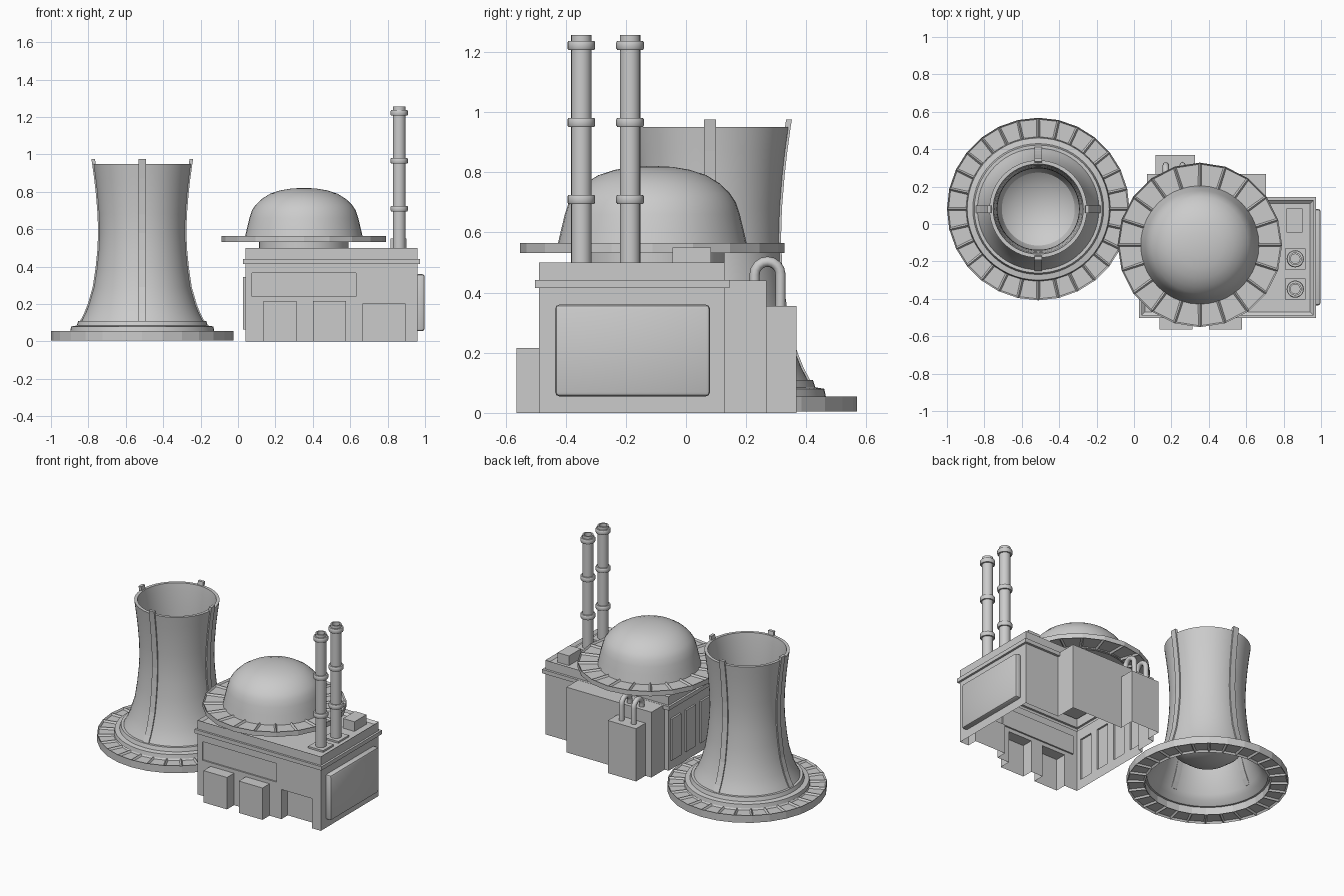
import bpy, bmesh, math
from mathutils import Matrix, Vector

if "Cube" in bpy.data.objects:
    bpy.data.objects.remove(bpy.data.objects["Cube"])

TOWER = (-0.512, 0.08)
DOME = (0.352, -0.112)


def finish(name, bm, smooth=False):
    bmesh.ops.recalc_face_normals(bm, faces=bm.faces)
    me = bpy.data.meshes.new(name)
    bm.to_mesh(me)
    bm.free()
    ob = bpy.data.objects.new(name, me)
    bpy.context.collection.objects.link(ob)
    if smooth:
        bpy.ops.object.select_all(action='DESELECT')
        ob.select_set(True)
        bpy.context.view_layer.objects.active = ob
        bpy.ops.object.shade_smooth_by_angle(angle=math.radians(32))
    return ob


def box_bm(x0, x1, y0, y1, z0, z1, bevel=0):
    bm = bmesh.new()
    m = Matrix.Translation(((x0 + x1) / 2, (y0 + y1) / 2, (z0 + z1) / 2)) @ \
        Matrix.Diagonal((x1 - x0, y1 - y0, z1 - z0, 1))
    bmesh.ops.create_cube(bm, size=1, matrix=m)
    if bevel:
        bmesh.ops.bevel(bm, geom=bm.edges[:], offset=bevel, segments=2,
                        affect='EDGES', profile=0.5)
    return bm


def box(name, *dims, bevel=0):
    return finish(name, box_bm(*dims, bevel=bevel), bevel > 0)


def combine(target, operation, *dims):
    """Join a box to the target or cut it away."""
    tool = box("helper", *dims)
    tool.hide_render = True
    mod = target.modifiers.new("combine", 'BOOLEAN')
    mod.object = tool
    mod.operation = operation
    mod.solver = 'EXACT'
    bpy.context.view_layer.objects.active = target
    bpy.ops.object.modifier_apply(modifier=mod.name)
    bpy.data.objects.remove(tool)


def lathe_bm(profile, n, c, closed=False):
    """Revolve (radius, z) points around a vertical axis at c."""
    bm = bmesh.new()
    rings = []
    for r, z in profile:
        k = n if r > 1e-6 else 1
        rings.append([bm.verts.new((c[0] + r * math.cos(2 * math.pi * i / n),
                                    c[1] + r * math.sin(2 * math.pi * i / n), z))
                      for i in range(k)])
    pairs = list(zip(rings, rings[1:]))
    if closed:
        pairs.append((rings[-1], rings[0]))
    for a, b in pairs:
        for i in range(n):
            j = (i + 1) % n
            q = [a[i % len(a)], a[j % len(a)], b[j % len(b)], b[i % len(b)]]
            q = list(dict.fromkeys(q))
            if len(q) > 2:
                bm.faces.new(q)
    return bm


def slotted_ring(name, r0, r1, z0, z1, n, c):
    """Flat ring whose top and bottom faces carry recessed slots."""
    bm = lathe_bm([(r0, z0), (r1, z0), (r1, z1), (r0, z1)], n, c, True)
    bmesh.ops.recalc_face_normals(bm, faces=bm.faces)
    fs = [f for f in bm.faces if abs(f.normal.z) > 0.9]
    bmesh.ops.inset_individual(bm, faces=fs, thickness=0.012, depth=-0.012)
    return finish(name, bm)


# Cooling tower: stepped foot, outer shell, inner wall and bowl-shaped floor
slotted_ring("tower_base_ring", 0.378, 0.488, 0.005, 0.055, 28, TOWER)
shell = [(0.325, 0.11), (0.304, 0.15), (0.284, 0.2), (0.258, 0.29), (0.243, 0.39),
         (0.233, 0.49), (0.229, 0.58), (0.232, 0.68), (0.241, 0.79), (0.25, 0.87),
         (0.261, 0.95)]
inner = [(0.241, 0.95), (0.234, 0.9), (0.226, 0.79), (0.22, 0.68), (0.218, 0.58),
         (0.222, 0.4), (0.22, 0.31), (0.195, 0.24), (0.13, 0.19), (0, 0.17)]
foot = [(0, 0.16), (0.135, 0.18), (0.203, 0.232), (0.23, 0.31), (0.238, 0.36),
        (0.252, 0.28), (0.277, 0.2), (0.315, 0.11), (0.335, 0.08), (0.365, 0.055),
        (0.385, 0.055), (0.38, 0.08), (0.35, 0.085), (0.342, 0.11)]
finish("cooling_tower", lathe_bm(foot + shell + inner, 56, TOWER), True)

# Four ribs following the tower profile
bm = bmesh.new()
path = shell + [(0.265, 0.975)]
for k in range(4):
    rot = Matrix.Translation((*TOWER, 0)) @ Matrix.Rotation(k * math.pi / 2, 4, 'Z')
    secs = []
    for r, z in path:
        secs.append([bm.verts.new(rot @ Vector((rr, w, z)))
                     for rr, w in ((r - 0.012, -0.02), (r + 0.007, -0.02),
                                   (r + 0.007, 0.02), (r - 0.012, 0.02))])
    for a, b in zip(secs, secs[1:]):
        for i in range(4):
            bm.faces.new((a[i], a[(i + 1) % 4], b[(i + 1) % 4], b[i]))
    bm.faces.new(secs[0])
    bm.faces.new(secs[-1])
finish("tower_ribs", bm)

# Main building with recessed roof
bm = box_bm(0.04, 0.96, -0.488, 0.128, 0, 0.5)
top = [f for f in bm.faces if f.normal.z > 0.9]
bmesh.ops.inset_individual(bm, faces=top, thickness=0.025)
bmesh.ops.translate(bm, verts=top[0].verts[:], vec=(0, 0, -0.015))
hall = finish("main_building", bm)

# Cornice, annex blocks and left wall panels joined to it
combine(hall, 'UNION', 0.07, 0.705, 0.1, 0.268, 0, 0.44)
combine(hall, 'UNION', 0.115, 0.325, 0.2, 0.368, 0, 0.355)
combine(hall, 'UNION', 0.137, 0.312, -0.563, -0.45, 0, 0.215)
combine(hall, 'UNION', 0.4, 0.577, -0.563, -0.45, 0, 0.215)
combine(hall, 'UNION', 0.026, 0.974, -0.502, 0.144, 0.415, 0.441)
for i in range(4):
    y = 0.06 - i * 0.155
    combine(hall, 'UNION', 0.028, 0.1, y - 0.05, y + 0.05, 0.065, 0.345)

# Door opening and sunken front panel
combine(hall, 'DIFFERENCE', 0.665, 0.895, -0.6, -0.42, -0.05, 0.2)
combine(hall, 'DIFFERENCE', 0.075, 0.63, -0.6, -0.478, 0.24, 0.365)

# The building is an open shell underneath
bm = bmesh.new()
bm.from_mesh(hall.data)
under = [f for f in bm.faces if all(v.co.z < 0.001 for v in f.verts)]
bmesh.ops.delete(bm, geom=under, context='FACES')
bm.to_mesh(hall.data)
bm.free()

box("side_panel", 0.95, 0.998, -0.435, 0.08, 0.055, 0.36, bevel=0.014)
box("roof_unit", 0.815, 0.9, -0.045, 0.083, 0.483, 0.55)

# Arched pipes at the rear
for i, x in enumerate((0.17, 0.26)):
    cu = bpy.data.curves.new("rear_pipe", 'CURVE')
    cu.dimensions = '3D'
    cu.bevel_depth = 0.017
    cu.bevel_resolution = 2
    pts = [(0.228, 0.43)] + [(0.271 - 0.043 * math.cos(a * math.pi / 8),
                              0.46 + 0.043 * math.sin(a * math.pi / 8))
                             for a in range(9)] + [(0.314, 0.34)]
    sp = cu.splines.new('POLY')
    sp.points.add(len(pts) - 1)
    for p, (y, z) in zip(sp.points, pts):
        p.co = (x, y, z, 1)
    bpy.context.collection.objects.link(bpy.data.objects.new(f"rear_pipe_{i}", cu))

# Reactor dome on its slotted collar
slotted_ring("dome_collar", 0.305, 0.44, 0.532, 0.565, 20, DOME)
finish("dome_neck", lathe_bm([(0.24, 0.483), (0.24, 0.536), (0.312, 0.536)],
                             40, DOME), True)
dome = [(0.317, 0.55), (0.303, 0.61), (0.291, 0.66), (0.278, 0.7), (0.258, 0.73),
        (0.225, 0.762), (0.18, 0.79), (0.125, 0.808), (0.065, 0.818), (0, 0.821)]
finish("reactor_dome", lathe_bm(dome, 40, DOME), True)

# Chimneys with bands and square footings
for i, y in enumerate((-0.348, -0.186)):
    c = (0.862, y)
    prof = [(0, 0.484), (0.034, 0.484)]
    for z in (0.71, 0.966, 1.222):
        prof += [(0.034, z - 0.015), (0.043, z - 0.015), (0.046, z - 0.01),
                 (0.046, z + 0.01), (0.043, z + 0.015), (0.034, z + 0.015)]
    prof += [(0.034, 1.256), (0.025, 1.256), (0.025, 1.2), (0, 1.2)]
    finish(f"chimney_{i}", lathe_bm(prof, 20, c), True)
    box(f"chimney_footing_{i}", 0.806, 0.918, y - 0.056, y + 0.056, 0.484, 0.497)
